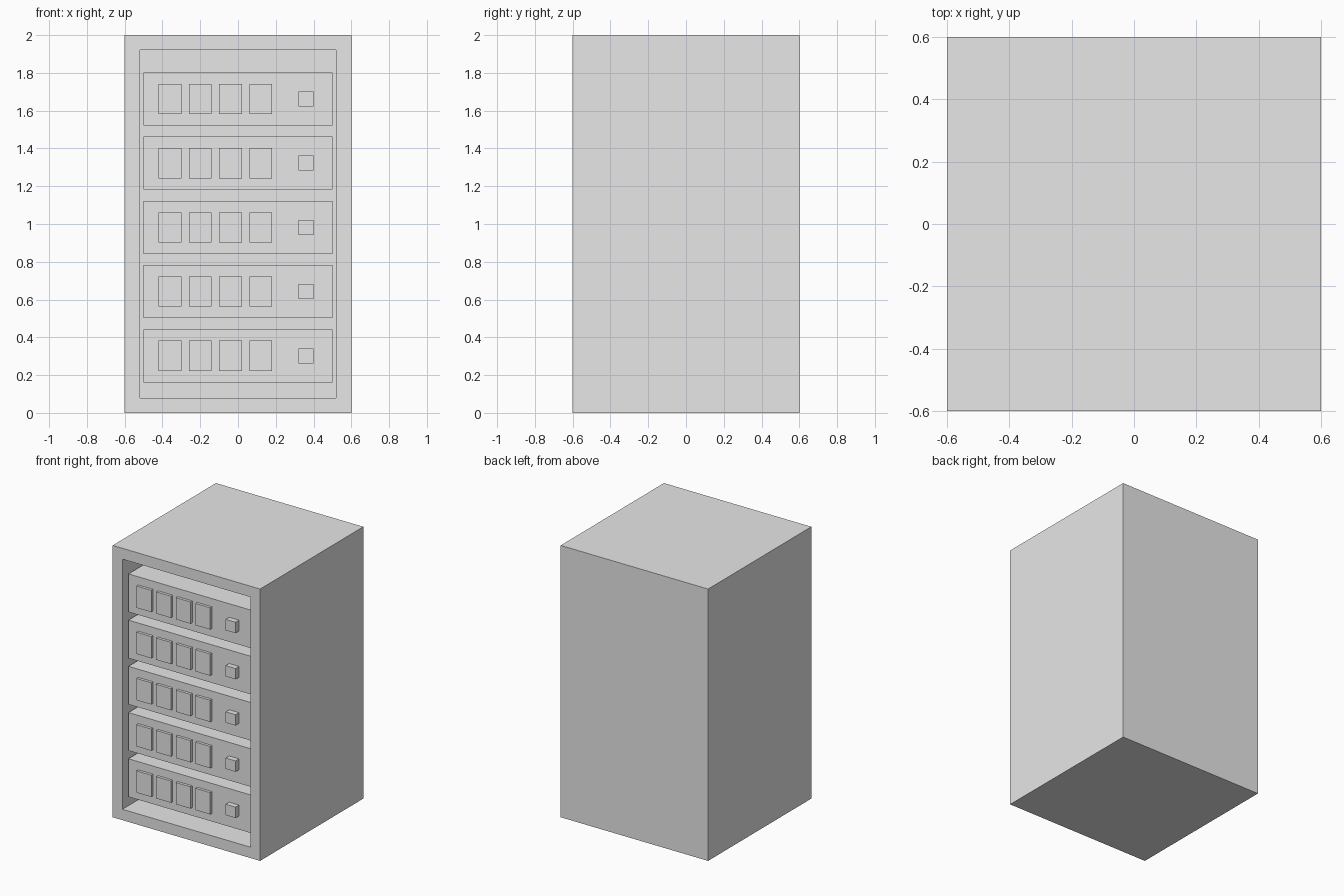
import bpy
import bmesh
from mathutils import Matrix, Vector

cube = bpy.data.objects.get("Cube")
if cube:
    bpy.data.objects.remove(cube, do_unlink=True)

grey = bpy.data.materials.new("light_grey")
grey.use_nodes = True
GREY = (0.8, 0.8, 0.8, 1)
grey.diffuse_color = GREY
for node in grey.node_tree.nodes:
    if node.type == 'BSDF_PRINCIPLED':
        node.inputs["Base Color"].default_value = GREY


def finish(bm, name):
    mesh = bpy.data.meshes.new(name)
    bm.to_mesh(mesh)
    bm.free()
    mesh.materials.append(grey)
    obj = bpy.data.objects.new(name, mesh)
    bpy.context.collection.objects.link(obj)
    return obj


def box_mesh(low, high):
    low, high = Vector(low), Vector(high)
    bm = bmesh.new()
    bmesh.ops.create_cube(
        bm, size=1,
        matrix=Matrix.Translation((low + high) / 2) @ Matrix.Diagonal((high - low).to_4d()))
    return bm


def box(name, low, high):
    return finish(box_mesh(low, high), name)


# Cabinet: a solid block with its front face inset and pushed inward
HALF, HEIGHT, WALL = 0.6, 2.0, 0.08
BACK = HALF - WALL
bm = box_mesh((-HALF, -HALF, 0), (HALF, HALF, HEIGHT))
front = min(bm.faces, key=lambda f: f.calc_center_median().y)
bmesh.ops.inset_individual(bm, faces=[front], thickness=WALL, use_even_offset=True)
pushed = bmesh.ops.extrude_discrete_faces(bm, faces=[front])["faces"]
bmesh.ops.translate(bm, vec=(0, BACK + HALF, 0), verts=pushed[0].verts)
bmesh.ops.recalc_face_normals(bm, faces=bm.faces)
finish(bm, "cabinet")

# Rack units, each with four drive bays and a power button
FACE = -0.56
for row in range(5):
    z = 0.302 + 0.34 * row
    box(f"rack_unit_{row + 1}", (-0.5, FACE, z - 0.14), (0.5, BACK, z + 0.14))
    for bay in range(4):
        x = -0.36 + 0.16 * bay
        box(f"drive_bay_{row + 1}_{bay + 1}",
            (x - 0.06, FACE - 0.02, z - 0.08), (x + 0.06, FACE, z + 0.08))
    box(f"power_button_{row + 1}", (0.32, FACE - 0.04, z - 0.04), (0.4, FACE, z + 0.04))
